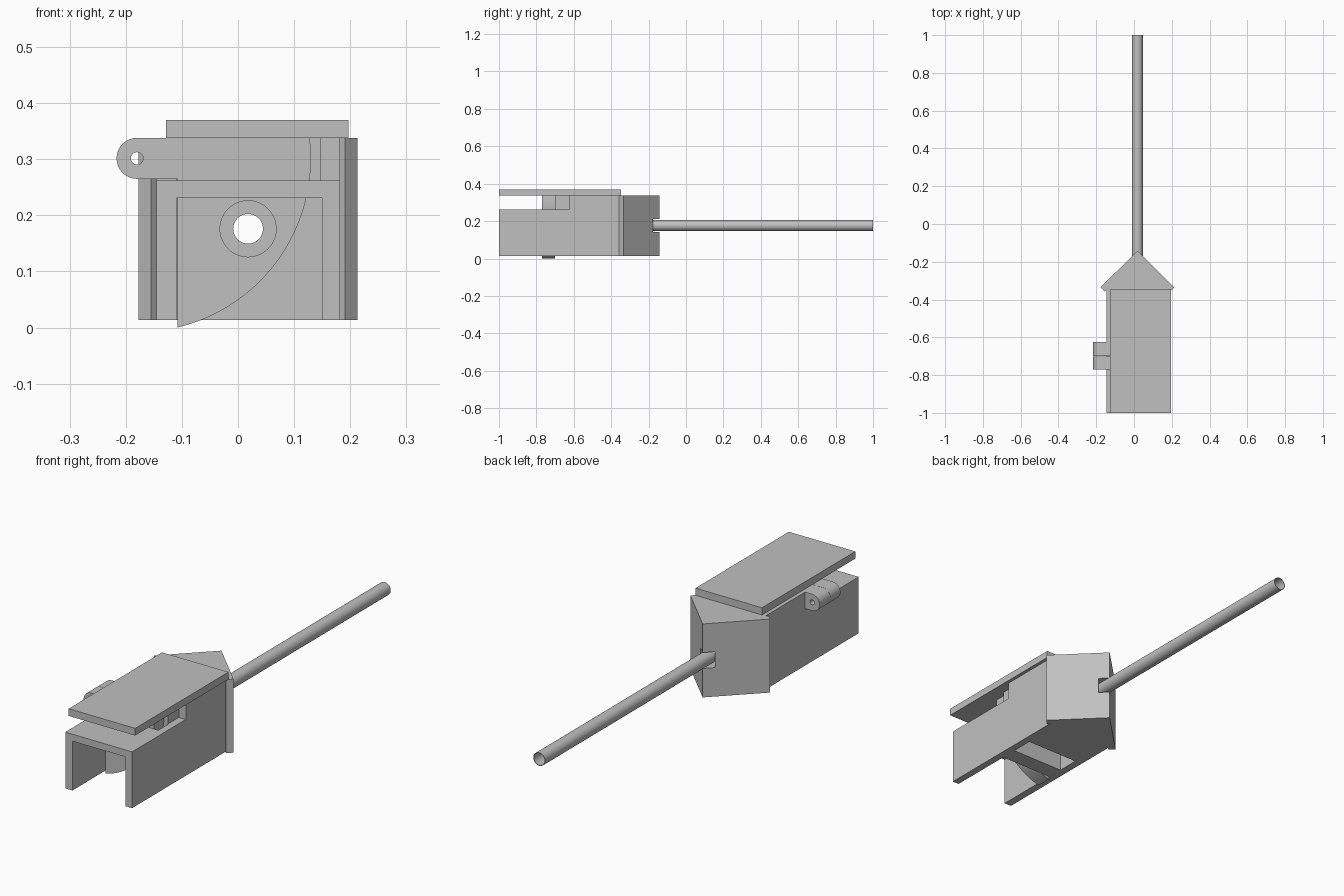
import bpy, bmesh
from math import sin, cos, radians, atan2, asin
from mathutils import Vector, Matrix

cube = bpy.data.objects.get("Cube")
if cube:
    bpy.data.objects.remove(cube, do_unlink=True)

grey = bpy.data.materials.new("light grey")
grey.use_nodes = True
grey.diffuse_color = (0.53, 0.53, 0.53, 1)
grey.node_tree.nodes["Principled BSDF"].inputs["Base Color"].default_value = grey.diffuse_color

AXIS_X, AXIS_Z = 0.018, 0.176       # barrel axis
HINGE_X, HINGE_Z = -0.18, 0.3015    # lever pivot
HINGE_R, ARC_R = 0.0365, 0.31


def finish(bm, name):
    bmesh.ops.recalc_face_normals(bm, faces=bm.faces)
    mesh = bpy.data.meshes.new(name)
    bm.to_mesh(mesh)
    bm.free()
    mesh.materials.append(grey)
    ob = bpy.data.objects.new(name, mesh)
    bpy.context.collection.objects.link(ob)
    return ob


def prism(name, profile, axis, start, end):
    """Extrude a 2D outline along one axis."""
    place = {"x": lambda a, b: (start, a, b),
             "y": lambda a, b: (a, start, b),
             "z": lambda a, b: (a, b, start)}[axis]
    bm = bmesh.new()
    face = bm.faces.new([bm.verts.new(place(a, b)) for a, b in profile])
    out = bmesh.ops.extrude_face_region(bm, geom=[face])
    move = Vector([end - start if axis == c else 0 for c in "xyz"])
    bmesh.ops.translate(bm, vec=move, verts=[v for v in out["geom"] if isinstance(v, bmesh.types.BMVert)])
    return finish(bm, name)


def box(name, x0, x1, y0, y1, z0, z1):
    return prism(name, [(x0, z0), (x1, z0), (x1, z1), (x0, z1)], "y", y0, y1)


def arc(cx, cz, r, a0, a1, steps):
    return [(cx + r * cos(a0 + (a1 - a0) * i / steps),
             cz + r * sin(a0 + (a1 - a0) * i / steps)) for i in range(steps + 1)]


def rod(name, x, z, r, y0, y1, sides=48):
    return prism(name, arc(x, z, r, 0, radians(360), sides)[:-1], "y", y0, y1)


def cut(ob, *cutters):
    bpy.context.view_layer.objects.active = ob
    for c in cutters:
        mod = ob.modifiers.new("cut", "BOOLEAN")
        mod.operation, mod.solver, mod.object = "DIFFERENCE", "EXACT", c
        bpy.ops.object.modifier_apply(modifier=mod.name)
        bpy.data.objects.remove(c, do_unlink=True)


# Housing: low front channel, bulkhead, cavity and tall rear block
housing = prism("housing", [(-1, 0.013), (-0.34, 0.013), (-0.34, 0.338),
                            (-0.625, 0.338), (-0.625, 0.262), (-1, 0.262)], "x", -0.145, 0.182)
cut(housing,
    box("channel_cutter", -0.11, 0.15, -1.1, -0.70, -0.1, 0.231),
    box("slot_cutter", -0.11, 0.15, -0.772, -0.70, 0.2, 0.4),
    box("cavity_cutter", -0.11, 0.15, -0.625, -0.525, -0.1, 0.231),
    rod("port_cutter", AXIS_X, AXIS_Z, 0.05, -0.75, -0.57),
    rod("bore_cutter", AXIS_X, AXIS_Z, 0.0265, -0.6, -0.2))

# Wedge-shaped rear head with a square tunnel for the barrel
head = prism("rear_head", [(-0.145, -0.347), (-0.155, -0.357), (-0.177, -0.335), (AXIS_X, -0.142),
                           (0.213, -0.335), (0.191, -0.357), (0.182, -0.348)], "z", 0.013, 0.338)
cut(head, box("tunnel_cutter", AXIS_X - 0.035, AXIS_X + 0.035, -0.5, 0, AXIS_Z - 0.035, AXIS_Z + 0.035))

# Hollow barrel
barrel = rod("barrel", AXIS_X, AXIS_Z, 0.029, -0.45, 1)
cut(barrel, rod("barrel_bore_cutter", AXIS_X, AXIS_Z, 0.0265, -0.6, 1.1))

# Top cover plate
box("cover_plate", -0.128, 0.197, -1, -0.348, 0.338, 0.37)

# Hinge knuckle outline shared by lever and fixed lug
knuckle = arc(HINGE_X, HINGE_Z, HINGE_R, radians(90), radians(270), 16)
top, under = HINGE_Z + HINGE_R, HINGE_Z - HINGE_R
lug = prism("hinge_lug", knuckle + [(-0.11, under), (-0.11, 0.25), (0.148, 0.25), (0.148, top)],
            "y", -0.70, -0.625)

# Swinging lever: knuckle arm and curved blade sharing the pivot
blade = arc(HINGE_X, HINGE_Z, ARC_R, atan2(-HINGE_Z, 0.072), asin(HINGE_R / ARC_R), 24)
lever = prism("swing_lever", knuckle + [(-0.108, under)] + blade, "y", -0.77, -0.701)
cut(lever, rod("lever_port_cutter", AXIS_X, AXIS_Z, 0.05, -0.9, -0.6))
for part in (lug, lever):
    cut(part, rod("pin_hole_cutter", HINGE_X, HINGE_Z, 0.011, -0.9, -0.5, 24))

# Smooth the round surfaces, keep edges crisp
for ob in (housing, barrel, lug, lever):
    bpy.ops.object.select_all(action="DESELECT")
    ob.select_set(True)
    bpy.context.view_layer.objects.active = ob
    bpy.ops.object.shade_smooth_by_angle(angle=radians(30))
